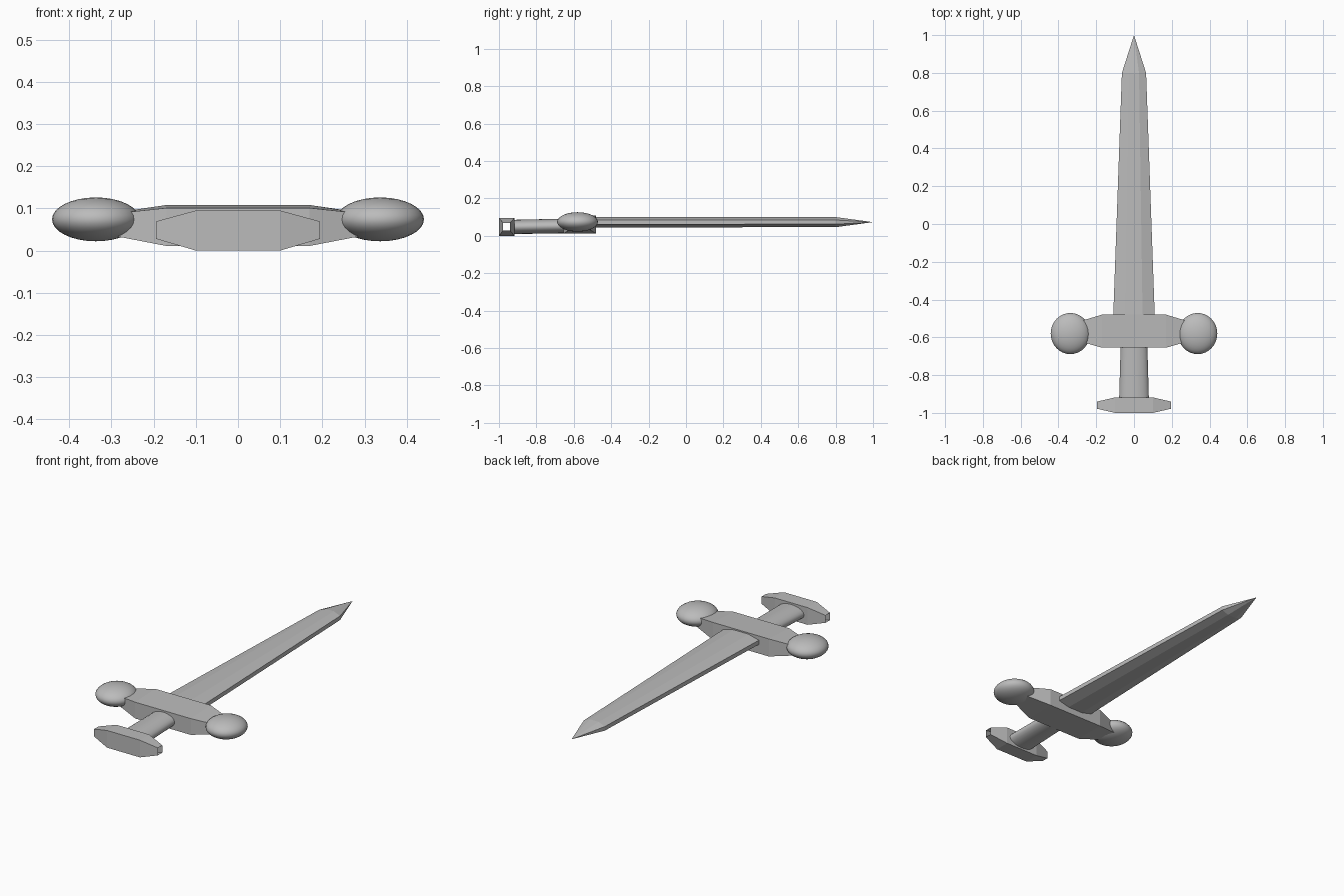
import bpy, bmesh, math

if "Cube" in bpy.data.objects:
    bpy.data.objects.remove(bpy.data.objects["Cube"])

steel = bpy.data.materials.new("grey_steel")
steel.diffuse_color = (0.5, 0.5, 0.5, 1)
steel.use_nodes = True
steel.node_tree.nodes["Principled BSDF"].inputs["Base Color"].default_value = steel.diffuse_color


def finish(name, bm, smooth=None):
    bmesh.ops.recalc_face_normals(bm, faces=bm.faces)
    me = bpy.data.meshes.new(name)
    bm.to_mesh(me)
    bm.free()
    me.materials.append(steel)
    ob = bpy.data.objects.new(name, me)
    bpy.context.collection.objects.link(ob)
    if smooth:
        bpy.ops.object.select_all(action='DESELECT')
        ob.select_set(True)
        bpy.context.view_layer.objects.active = ob
        bpy.ops.object.shade_smooth_by_angle(angle=math.radians(smooth))
    return ob


def loft(name, rings, tip=None, caps=True, smooth=None):
    """Bridge equal-length rings of points, optionally ending in a point."""
    bm = bmesh.new()
    vs = [[bm.verts.new(p) for p in r] for r in rings]
    n = len(vs[0])
    for a, b in zip(vs, vs[1:]):
        for i in range(n):
            j = (i + 1) % n
            bm.faces.new((a[i], a[j], b[j], b[i]))
    if caps:
        bm.faces.new(vs[0])
    if tip:
        t = bm.verts.new(tip)
        for i in range(n):
            bm.faces.new((vs[-1][i], vs[-1][(i + 1) % n], t))
    elif caps:
        bm.faces.new(vs[-1])
    return finish(name, bm, smooth)


def oval(y, z, rx, rz, n):
    # flat-topped polygon whose sides touch the given half sizes
    k = 1 / math.cos(math.pi / n)
    return [(rx * k * math.cos(2 * math.pi * (i + .5) / n), y,
             z + rz * k * math.sin(2 * math.pi * (i + .5) / n)) for i in range(n)]


def block(x, y0, y1, z0, z1, z1_back=None):
    return [(x, y0, z0), (x, y1, z0), (x, y1, z1_back or z1), (x, y0, z1)]


# blade: flattened octagon tapering to a point
loft("blade", [oval(-0.52, 0.073, 0.111, 0.028, 8),
               oval(0.80, 0.073, 0.064, 0.027, 8)], tip=(0, 1, 0.073))

# grip: slightly tapered oval tube
loft("grip", [oval(-0.94, 0.047, 0.079, 0.038, 24),
              oval(-0.62, 0.053, 0.070, 0.039, 24)], smooth=40)

# crossguard: block with narrowed ends
end, mid = (-0.617, -0.519, 0.036, 0.087, 0.089), (-0.655, -0.48, 0.011, 0.101, 0.108)
loft("crossguard", [block(-0.30, *end), block(-0.17, *mid),
                    block(0.17, *mid), block(0.30, *end)])

# pommel bar: open-ended tube with narrowed ends
end, mid = (-0.978, -0.940, 0.028, 0.069), (-1.0, -0.918, 0.0, 0.095)
loft("pommel", [block(-0.195, *end), block(-0.10, *mid),
                block(0.10, *mid), block(0.195, *end)], caps=False)

# guard knobs: flattened balls
for side, label in ((-1, "left"), (1, "right")):
    bm = bmesh.new()
    bmesh.ops.create_uvsphere(bm, u_segments=32, v_segments=16, radius=1)
    for v in bm.verts:
        v.co = (side * 0.337 + v.co.x * 0.104, -0.58 + v.co.y * 0.109, 0.074 + v.co.z * 0.052)
    finish(label + "_guard_knob", bm, 60)
